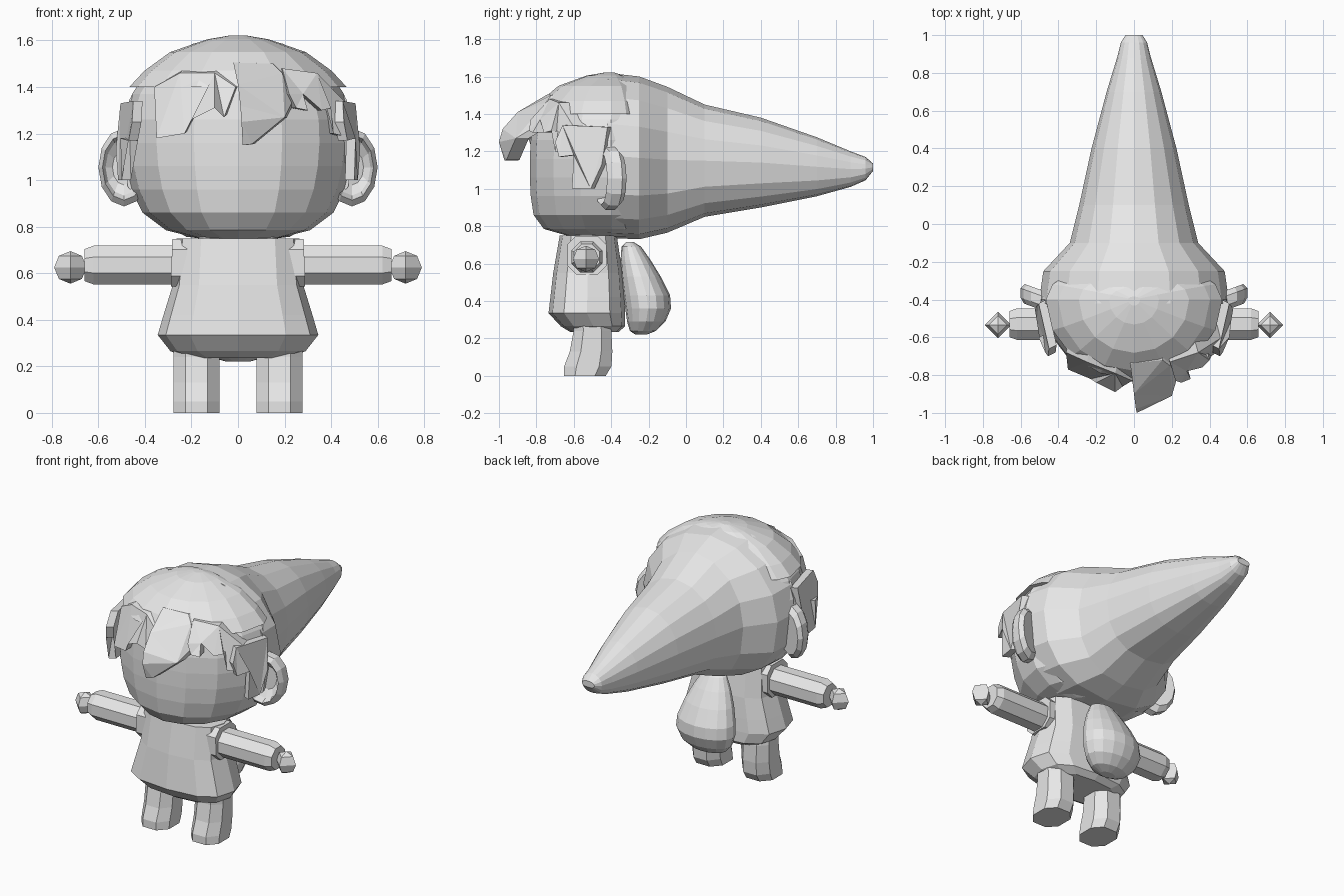
import bpy, bmesh, math
from mathutils import Vector

if "Cube" in bpy.data.objects:
    bpy.data.objects.remove(bpy.data.objects["Cube"])

clay = bpy.data.materials.new("light_grey")
clay.diffuse_color = (0.8, 0.8, 0.8, 1)
clay.use_nodes = True
clay.node_tree.nodes["Principled BSDF"].inputs["Base Color"].default_value = clay.diffuse_color


def finish(name, bm):
    bmesh.ops.recalc_face_normals(bm, faces=bm.faces)
    me = bpy.data.meshes.new(name)
    bm.to_mesh(me)
    bm.free()
    me.materials.append(clay)
    ob = bpy.data.objects.new(name, me)
    bpy.context.collection.objects.link(ob)
    return ob


def loft(name, rings):
    """Bridge equal-sized rings of points and cap both ends."""
    bm = bmesh.new()
    loops = [[bm.verts.new(p) for p in r] for r in rings]
    n = len(loops[0])
    for a, b in zip(loops, loops[1:]):
        for i in range(n):
            j = (i + 1) % n
            bm.faces.new((a[i], a[j], b[j], b[i]))
    caps = [bm.faces.new(loops[0]), bm.faces.new(loops[-1])]
    bmesh.ops.triangulate(bm, faces=caps)
    return finish(name, bm)


def oval(n, a, b, power=2.0, turn=0.0):
    """Superellipse points in a plane."""
    out = []
    for i in range(n):
        t = 2 * math.pi * (i + turn) / n
        c, s = math.cos(t), math.sin(t)
        out.append((a * math.copysign(abs(c) ** (2 / power), c),
                    b * math.copysign(abs(s) ** (2 / power), s)))
    return out


def plate(name, pts, offset, side=1):
    """Thick lock of hair from an outline, pushed back by an offset."""
    pts = [Vector((p[0] * side, p[1], p[2])) for p in pts]
    off = Vector((offset[0] * side, offset[1], offset[2]))
    return loft(name, [pts, [p + off for p in pts]])


# Head: stacked rings, full at the front and shallow behind (inside the hat)
HEAD = [(0.745, .15, .22), (0.785, .31, .36), (0.86, .41, .415), (0.96, .46, .43),
        (1.06, .485, .435), (1.16, .495, .435), (1.26, .49, .43), (1.37, .455, .41),
        (1.47, .39, .365), (1.55, .28, .27), (1.605, .12, .12), (1.622, .02, .02)]


def head_ring(z, a, b, grow=0.0):
    return [(x, -0.4 + (y if y < 0 else y * 0.5), z)
            for x, y in oval(16, a + grow, b + grow)]


loft("head", [head_ring(*r) for r in HEAD])

# Hair cap over the crown
CAP = [(1.40, .455, .41)] + HEAD[8:]
loft("hair_cap", [head_ring(z, a, b, 0.012) for z, a, b in CAP])

# Long pointed hat: rings along y of (y, half width, top, bottom)
HAT = [(-0.42, .505, 1.62, .737), (-0.25, .48, 1.60, .73), (-0.1, .34, 1.545, .765),
       (0.1, .29, 1.45, .85), (0.4, .225, 1.38, .90), (0.7, .145, 1.275, .96),
       (0.88, .09, 1.20, 1.01), (0.96, .07, 1.17, 1.045), (1.0, .045, 1.135, 1.095)]
rings = []
for y, w, top, bottom in HAT:
    mid, h = (top + bottom) / 2, (top - bottom) / 2
    upper, lower = oval(16, w, h), oval(16, w, h, 2.5)
    rings.append([(u[0], y, mid + u[1]) if u[1] >= 0 else (l[0], y, mid + l[1])
                  for u, l in zip(upper, lower)])
loft("pointed_hat", rings)

# Jagged fringe
plate("fringe_left", [(-.36, -.68, 1.40), (-.35, -.77, 1.18), (-.23, -.82, 1.20),
                      (-.20, -.84, 1.26), (-.10, -.89, 1.31), (-.06, -.86, 1.27),
                      (-.01, -.83, 1.40), (-.10, -.79, 1.46), (-.25, -.73, 1.46)],
      (.02, .07, .02))
plate("fringe_centre", [(-.02, -.74, 1.505), (.0, -.90, 1.41), (.01, -.98, 1.32),
                        (.015, -1.0, 1.25), (.02, -.97, 1.15), (.06, -.96, 1.155),
                        (.20, -.91, 1.27), (.23, -.81, 1.33), (.19, -.75, 1.46),
                        (.15, -.72, 1.50)], (.01, .07, .0))
plate("fringe_right", [(.19, -.73, 1.48), (.22, -.83, 1.37), (.25, -.84, 1.31),
                       (.30, -.82, 1.30), (.28, -.78, 1.37), (.36, -.76, 1.30),
                       (.40, -.72, 1.31), (.41, -.70, 1.20), (.45, -.67, 1.19),
                       (.465, -.60, 1.33), (.34, -.68, 1.46)], (-.02, .07, .0))

# Mirrored parts
LEG = [(0, -.65, -.43), (.05, -.65, -.40), (.13, -.62, -.395),
       (.24, -.60, -.40), (.34, -.60, -.42)]
ARM = [(.24, .085), (.30, .085), (.62, .085), (.66, .07)]
for side, tag in ((-1, "left"), (1, "right")):
    # Sideburn
    plate("sideburn_" + tag, [(.45, -.66, 1.34), (.455, -.70, 1.25), (.47, -.68, 1.17),
                              (.505, -.60, 1.18), (.50, -.61, 1.0), (.515, -.51, 1.0),
                              (.525, -.45, 1.13), (.505, -.42, 1.33)], (-.04, .02, 0), side)
    # Ear with a raised rim and dished front
    ear = []
    for y, s in ((-.39, .45), (-.42, .72), (-.455, .84), (-.43, 1), (-.38, 1), (-.35, .8)):
        ear.append([(side * (.49 + x), y + .04 * (x / .11), 1.055 + z)
                    for x, z in oval(12, .11 * s, .168 * s)])
    loft("ear_" + tag, ear)
    # Arm, sleeve edge and hand
    loft("arm_" + tag, [[(side * x, -.53 + p, .635 + q)
                         for p, q in oval(8, r * 1.06, r * 1.06, 2, .5)] for x, r in ARM])
    loft("sleeve_" + tag, [[(side * (x + .03 * (.65 - .635 - q)), -.53 + p, .645 + q)
                            for p, q in oval(8, .11, .108, 3, .5)]
                           for x in (.22, .285)])
    bm = bmesh.new()
    bmesh.ops.create_uvsphere(bm, u_segments=4, v_segments=4, radius=.07)
    bmesh.ops.translate(bm, verts=bm.verts, vec=(side * .72, -.535, .625))
    finish("hand_" + tag, bm)
    # Leg with a foot
    loft("leg_" + tag, [[(side * .178 + x, (a + b) / 2 + y, z)
                         for x, y in oval(8, .106, (b - a) / 2 * 1.08, 2.4, .5)]
                        for z, a, b in LEG])

# Tunic flaring to a tucked hem: (z, half width, front y, back y)
TUNIC = [(.235, .22, -.62, -.36), (.265, .29, -.67, -.325), (.335, .345, -.735, -.325),
         (.42, .32, -.725, -.33), (.55, .28, -.71, -.34), (.75, .265, -.675, -.37)]
loft("tunic", [[(x, (f + b) / 2 + y, z) for x, y in oval(12, w, (b - f) / 2, 2.7)]
               for z, w, f, b in TUNIC])

# Neck joining tunic and head
loft("neck", [[(x, -.5 + y, z) for x, y in oval(12, .17, .12)] for z in (.72, .80)])

# Teardrop pack on the back: (z, inner y, outer y, half width)
PACK = [(.715, -.32, -.28, .04), (.69, -.345, -.24, .08), (.62, -.35, -.19, .12),
        (.53, -.345, -.135, .16), (.43, -.335, -.085, .19), (.36, -.325, -.08, .195),
        (.29, -.315, -.11, .17), (.24, -.30, -.16, .12), (.22, -.27, -.21, .05)]
loft("pack", [[(x, (a + b) / 2 + y, z) for x, y in oval(16, w, (b - a) / 2)]
              for z, a, b, w in PACK])
